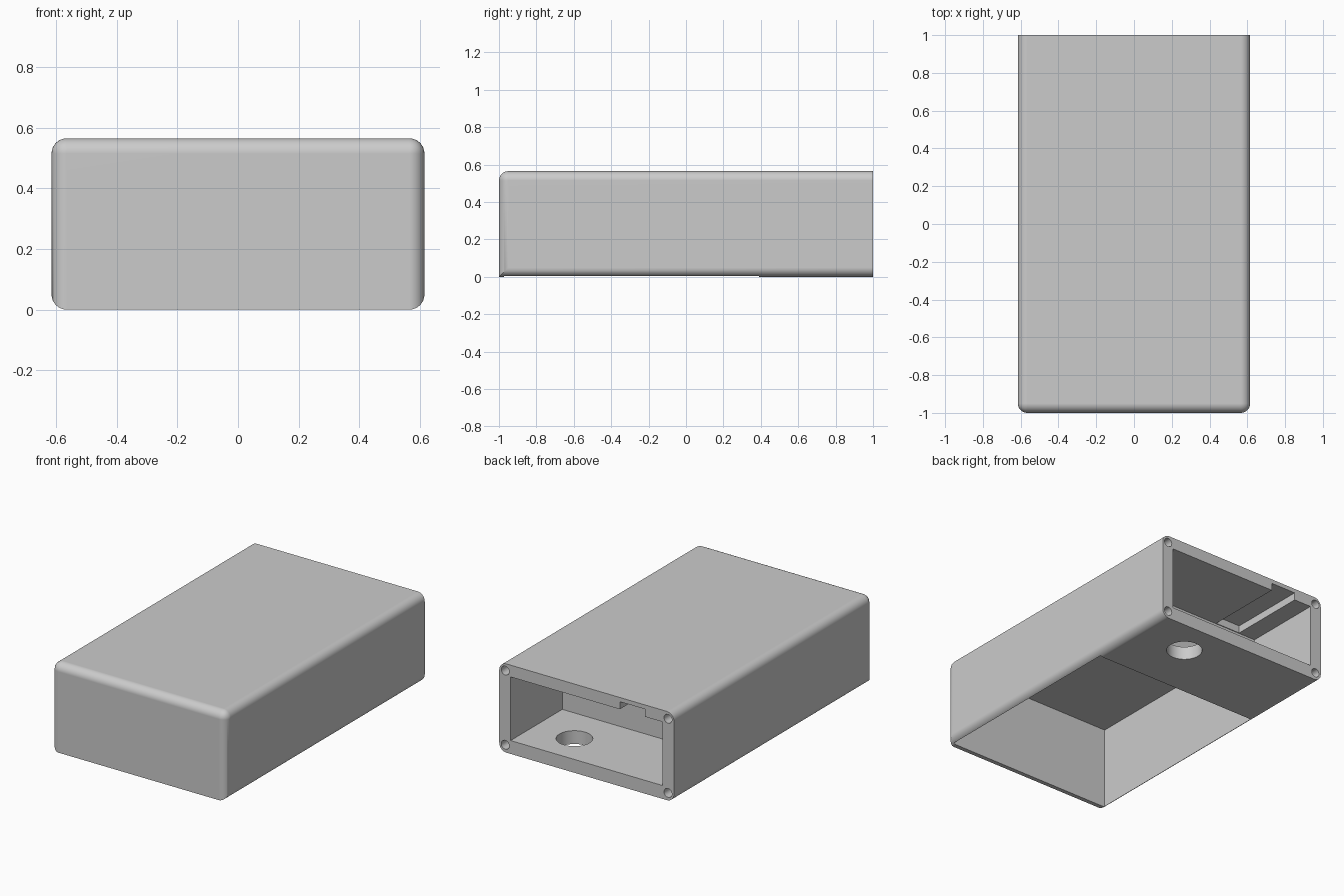
import bpy, bmesh, math
from mathutils import Matrix, Vector

cube = bpy.data.objects.get("Cube")
if cube:
    bpy.data.objects.remove(cube, do_unlink=True)

WIDTH, LENGTH, HEIGHT, ROUND = 1.23, 2.0, 0.565, 0.05

# One plain grey for the whole case
grey = bpy.data.materials.new("plain_grey")
grey.use_nodes = True
grey.diffuse_color = (0.6, 0.6, 0.6, 1)
grey.node_tree.nodes["Principled BSDF"].inputs["Base Color"].default_value = (0.6, 0.6, 0.6, 1)


def to_object(name, bm):
    bmesh.ops.recalc_face_normals(bm, faces=bm.faces)
    mesh = bpy.data.meshes.new(name)
    bm.to_mesh(mesh)
    bm.free()
    mesh.materials.append(grey)
    obj = bpy.data.objects.new(name, mesh)
    bpy.context.collection.objects.link(obj)
    return obj


def box_mesh(low, high):
    low, high = Vector(low), Vector(high)
    bm = bmesh.new()
    bmesh.ops.create_cube(bm, size=1)
    bmesh.ops.scale(bm, vec=high - low, verts=bm.verts)
    bmesh.ops.translate(bm, vec=(low + high) / 2, verts=bm.verts)
    return bm


def box(name, low, high):
    return to_object(name, box_mesh(low, high))


def cylinder(name, centre, radius, depth, along_y=False, sides=32):
    bm = bmesh.new()
    turn = Matrix.Rotation(math.pi / 2, 4, "X") if along_y else Matrix()
    bmesh.ops.create_cone(bm, cap_ends=True, segments=sides, radius1=radius,
                          radius2=radius, depth=depth,
                          matrix=Matrix.Translation(centre) @ turn)
    return to_object(name, bm)


# Outer block: long edges, front top edge and front uprights are rounded
bm = box_mesh((-WIDTH / 2, -LENGTH / 2, 0), (WIDTH / 2, LENGTH / 2, HEIGHT))
rounded = []
for edge in bm.edges:
    a, b = (v.co for v in edge.verts)
    mid = (a + b) / 2
    lengthwise = abs(mid.y) < 0.01
    front = mid.y < -0.5 and mid.z > 0.01
    if lengthwise or front:
        rounded.append(edge)
bmesh.ops.bevel(bm, geom=rounded, offset=ROUND, offset_type="OFFSET",
                segments=8, profile=0.5, affect="EDGES")
case = to_object("case_body", bm)

# Hollows: front bay open below, rear bay open behind, cable groove, floor hole
cutters = [
    box("front_bay", (-0.587, -0.972, -0.1), (0.587, 0.39, 0.53)),
    box("rear_bay", (-0.535, 0.48, 0.085), (0.535, 1.1, 0.49)),
    box("ceiling_groove", (-0.412, 0.485, 0.4), (-0.234, 1.1, 0.538)),
    cylinder("floor_hole", (0.25, 0.765, 0.05), 0.106, 0.2, sides=48),
]
# Screw holes in the corners of the rear frame
for x in (-0.573, 0.573):
    for z in (0.048, HEIGHT - 0.045):
        cutters.append(cylinder("screw_hole", (x, 1.0, z), 0.028, 0.4, along_y=True, sides=24))

bpy.context.view_layer.objects.active = case
for cutter in cutters:
    cutter.hide_render = True
    cut = case.modifiers.new(cutter.name, "BOOLEAN")
    cut.operation = "DIFFERENCE"
    cut.solver = "EXACT"
    cut.object = cutter
    bpy.ops.object.modifier_apply(modifier=cut.name)
    bpy.data.objects.remove(cutter, do_unlink=True)

# Smooth the rounded edges, keep the flats flat
bpy.ops.object.select_all(action="DESELECT")
case.select_set(True)
bpy.ops.object.shade_smooth_by_angle(angle=math.radians(30))
normals = case.modifiers.new("flat_normals", "WEIGHTED_NORMAL")
normals.keep_sharp = True
